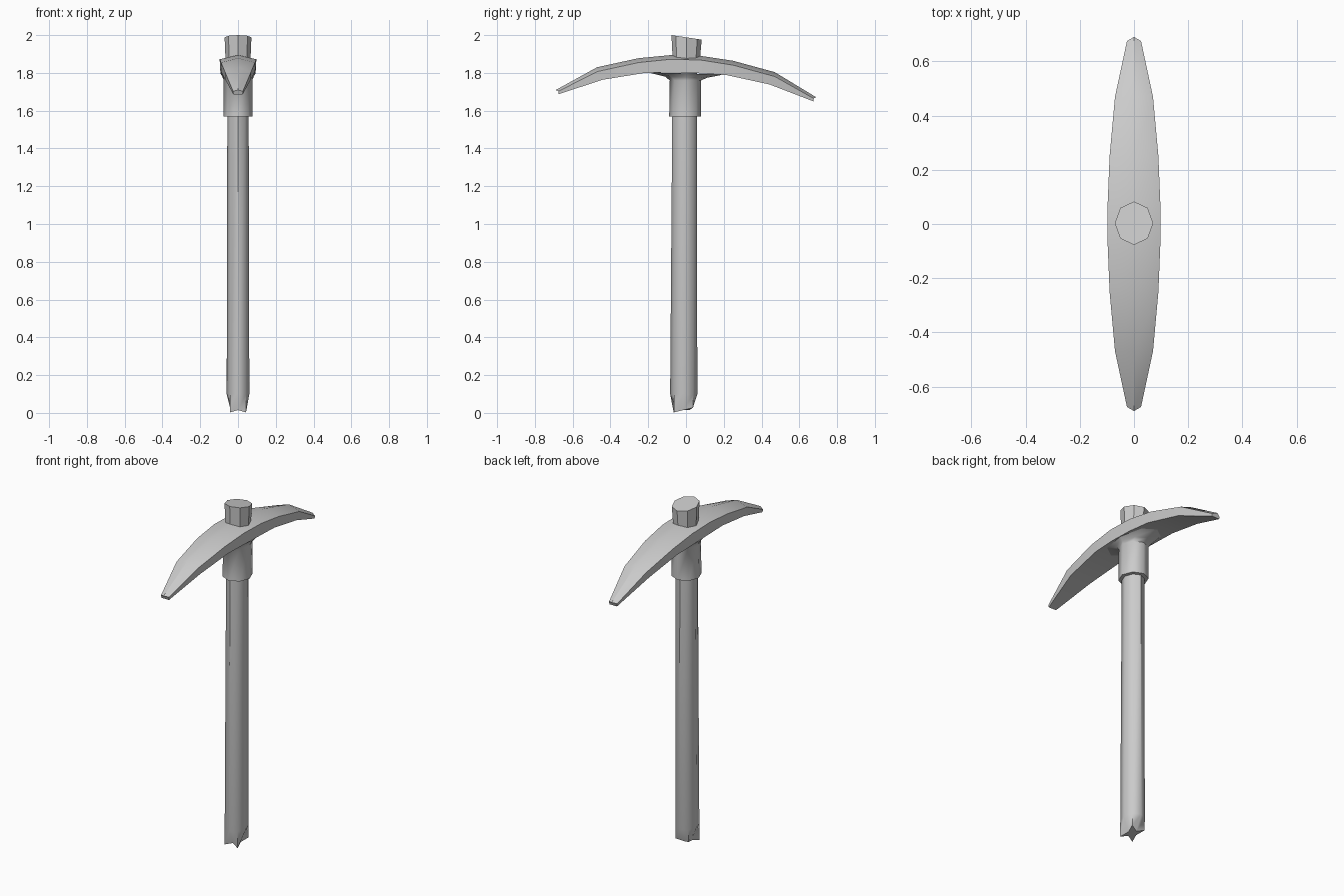
import bpy, bmesh, math

old = bpy.data.objects.get("Cube")
if old:
    bpy.data.objects.remove(old, do_unlink=True)

grey = bpy.data.materials.new("plain_grey")
grey.use_nodes = True
colour = (0.6, 0.6, 0.6, 1)
grey.diffuse_color = colour
grey.node_tree.nodes["Principled BSDF"].inputs["Base Color"].default_value = colour


def loft(name, rings, smooth_angle):
    """Skin a list of equal point rings, cap both ends and shade."""
    bm = bmesh.new()
    loops = [[bm.verts.new(p) for p in ring] for ring in rings]
    n = len(loops[0])
    for a, b in zip(loops, loops[1:]):
        for i in range(n):
            j = (i + 1) % n
            bm.faces.new((a[i], a[j], b[j], b[i]))
    bm.faces.new(loops[0])
    bm.faces.new(loops[-1])
    bmesh.ops.remove_doubles(bm, verts=bm.verts, dist=0.0005)
    bmesh.ops.recalc_face_normals(bm, faces=bm.faces)
    mesh = bpy.data.meshes.new(name)
    bm.to_mesh(mesh)
    bm.free()
    mesh.materials.append(grey)
    obj = bpy.data.objects.new(name, mesh)
    bpy.context.collection.objects.link(obj)
    bpy.ops.object.select_all(action="DESELECT")
    obj.select_set(True)
    bpy.context.view_layer.objects.active = obj
    bpy.ops.object.shade_smooth_by_angle(angle=math.radians(smooth_angle))
    return obj


def octagon(rx, ry, z, cy=0.0, slope=0.0):
    """Eight points with corners on the axes, optionally slanted along y."""
    pts = []
    for i in range(8):
        a = i * math.pi / 4
        y = ry * math.sin(a)
        pts.append((rx * math.cos(a), cy + y, z + slope * y))
    return pts


# Handle: octagonal shaft whose foot is notched on the four axis corners
shaft_low = octagon(0.06, 0.072, 0.1, -0.012)
foot = octagon(0.06, 0.072, 0.015, -0.014, 0.25)
for i in range(0, 8, 2):
    x, y, z = foot[i]
    foot[i] = (x * 0.45, -0.014 + (y + 0.014) * 0.45, 0.015)
handle = loft("handle", [foot, shaft_low, octagon(0.056, 0.064, 1.8, -0.007)], 50)

# Collar: sleeve under the head, flaring along the blade
loft("collar", [
    octagon(0.078, 0.084, 1.57, -0.005),
    octagon(0.076, 0.083, 1.76, -0.003),
    octagon(0.08, 0.11, 1.777, 0, -0.028),
    octagon(0.094, 0.2, 1.797, 0, -0.028),
], 50)

# Head: curved blade, each section is ridge, upper edges and lower edges
# columns: ridge y, ridge z, half width, upper edge z, lower edge y, lower edge z
half = [
    (0.08, 1.892, 0.097, 1.87, 0.075, 1.8),
    (0.25, 1.871, 0.09, 1.848, 0.217, 1.794),
    (0.47, 1.817, 0.07, 1.794, 0.443, 1.751),
    (0.69, 1.69, 0.026, 1.684, 0.675, 1.668),
]


def section(side, ry, rz, w, uz, ly, lz):
    uy = ry - (0.015 if ry > 0.6 else 0)
    pts = [(0, ry, rz), (w, uy, uz), (w * 0.96, ly, lz),
           (-w * 0.96, ly, lz), (-w, uy, uz)]
    return [(x, side * y, z - 0.028 * side * y) for x, y, z in pts]


sections = [section(-1, *s) for s in reversed(half)] + [section(1, *s) for s in half]
loft("pick_head", sections, 35)

# Handle end: stub above the head with a slanted top
loft("handle_top", [
    octagon(0.065, 0.07, 1.84, 0.001),
    octagon(0.071, 0.08, 1.988, 0.003, -0.15),
], 30)
